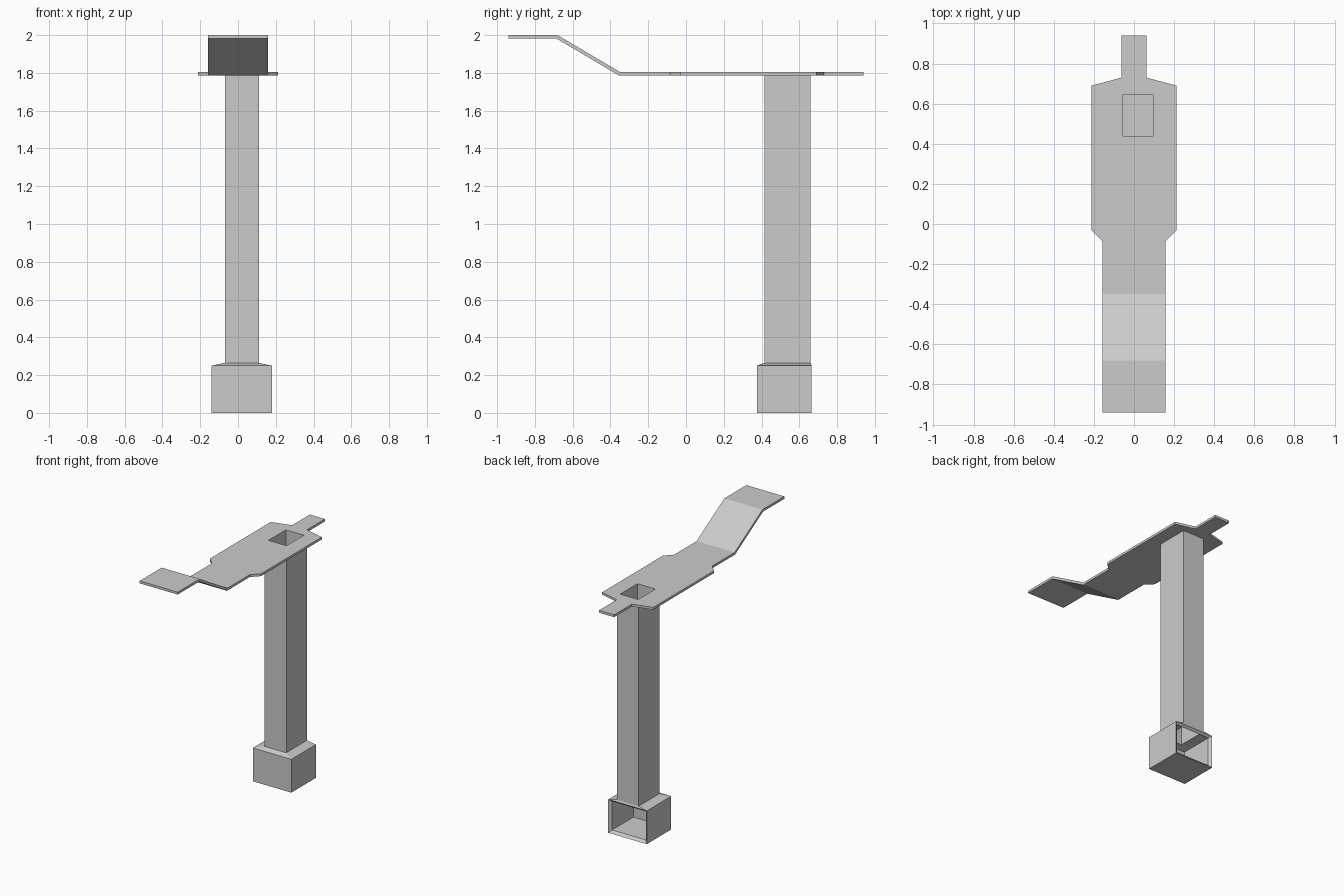
import bpy, bmesh

if "Cube" in bpy.data.objects:
    bpy.data.objects.remove(bpy.data.objects["Cube"])


def finish(bm, name):
    bmesh.ops.recalc_face_normals(bm, faces=bm.faces)
    mesh = bpy.data.meshes.new(name)
    bm.to_mesh(mesh)
    bm.free()
    obj = bpy.data.objects.new(name, mesh)
    bpy.context.collection.objects.link(obj)
    return obj


def ring(bm, rect, z):
    x0, x1, y0, y1 = rect
    return [bm.verts.new((x, y, z)) for x, y in ((x0, y0), (x1, y0), (x1, y1), (x0, y1))]


def bridge(bm, a, b, skip=None):
    n = len(a)
    for i in range(n):
        if i != skip:
            j = (i + 1) % n
            bm.faces.new((a[i], a[j], b[j], b[i]))


BORE = (-0.055, 0.095, 0.44, 0.645)
TOP, UNDER = 1.805, 1.787

# Bent plate: stations of (y, half width, top z), front to back
stations = [(-0.94, 0.158, 2.0), (-0.68, 0.158, 2.0), (-0.35, 0.158, TOP),
            (-0.085, 0.158, TOP), (-0.03, 0.212, TOP), (0.69, 0.212, TOP),
            (0.73, 0.0625, TOP), (0.94, 0.0625, TOP)]
bm = bmesh.new()
sections = []
for i, (y, w, z) in enumerate(stations):
    yb = y - 0.006 if i in (1, 2) else y
    sections.append([bm.verts.new(p) for p in
                     ((-w, y, z), (w, y, z), (w, yb, z - 0.018), (-w, yb, z - 0.018))])
for i, (a, b) in enumerate(zip(sections, sections[1:])):
    if i != 4:
        bridge(bm, a, b)
        continue
    # Wide section, pierced by the rectangular hole
    top, low = ring(bm, BORE, TOP), ring(bm, BORE, UNDER)
    bridge(bm, [a[0], a[1], b[1], b[0]], top)
    bridge(bm, top, low)
    bridge(bm, low, [a[3], a[2], b[2], b[3]])
    bm.faces.new((a[1], a[2], b[2], b[1]))
    bm.faces.new((a[0], a[3], b[3], b[0]))
bm.faces.new(sections[0])
bm.faces.new(sections[-1])
finish(bm, "bent_top_plate")

# Hollow chute with a flared collecting box, open at the back
BOX, BOX_IN = (-0.14, 0.18, 0.375, 0.665), (-0.12, 0.16, 0.395, 0.648)
TUBE = (-0.07, 0.11, 0.415, 0.66)
profile = [(BOX, 0.0), (BOX, 0.25), (TUBE, 0.265), (TUBE, UNDER),
           (BORE, UNDER), (BORE, 0.25), (BOX_IN, 0.235), (BOX_IN, 0.02)]
bm = bmesh.new()
rings = [ring(bm, r, z) for r, z in profile]
for i in range(len(rings) - 1):
    bridge(bm, rings[i], rings[i + 1], skip=2 if i in (0, 6) else None)
bm.faces.new(rings[0])
bm.faces.new(rings[-1])
# Frame around the back opening
outer = [rings[0][2], rings[0][3], rings[1][3], rings[1][2]]
inner = [rings[7][2], rings[7][3], rings[6][3], rings[6][2]]
bridge(bm, outer, inner)
finish(bm, "chute_with_collecting_box")
